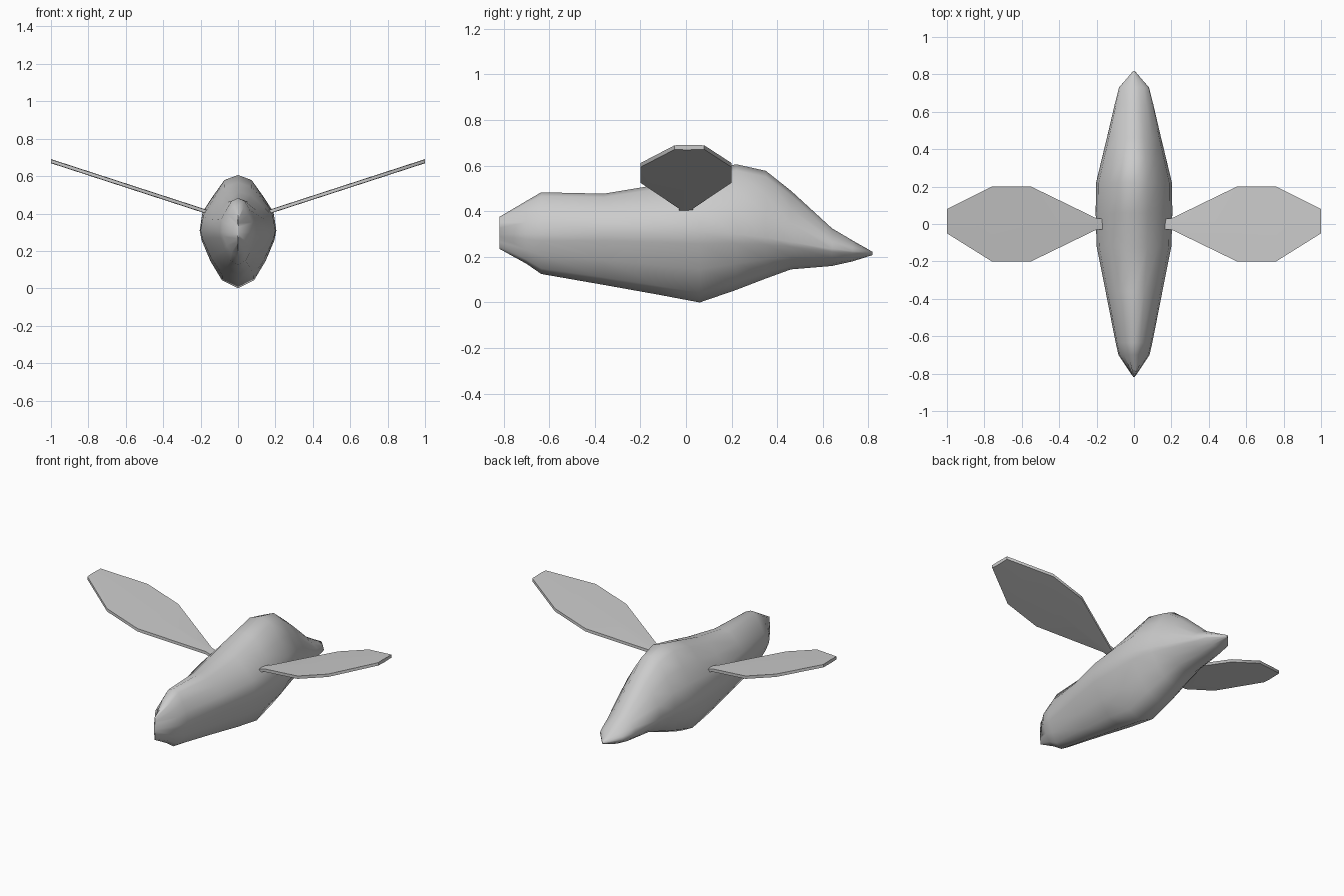
import bpy, bmesh

if "Cube" in bpy.data.objects:
    bpy.data.objects.remove(bpy.data.objects["Cube"])


def make_object(name, bm, angle):
    bmesh.ops.recalc_face_normals(bm, faces=bm.faces)
    mesh = bpy.data.meshes.new(name)
    bm.to_mesh(mesh)
    bm.free()
    obj = bpy.data.objects.new(name, mesh)
    bpy.context.collection.objects.link(obj)
    bpy.ops.object.select_all(action='DESELECT')
    obj.select_set(True)
    bpy.context.view_layer.objects.active = obj
    bpy.ops.object.shade_smooth_by_angle(angle=angle)
    return obj


# Body: sections along y (y, half width, top z, widest z, bottom z)
sections = [
    (-0.818, 0.004, 0.375, 0.30, 0.235),
    (-0.70, 0.083, 0.445, 0.30, 0.17),
    (-0.635, 0.098, 0.483, 0.30, 0.125),
    (-0.36, 0.152, 0.477, 0.31, 0.077),
    (-0.12, 0.20, 0.517, 0.31, 0.034),
    (0.06, 0.205, 0.565, 0.31, 0.0),
    (0.22, 0.203, 0.606, 0.30, 0.055),
    (0.35, 0.172, 0.577, 0.285, 0.105),
    (0.46, 0.145, 0.49, 0.265, 0.145),
    (0.64, 0.103, 0.325, 0.235, 0.16),
    (0.73, 0.08, 0.272, 0.225, 0.18),
    (0.818, 0.004, 0.222, 0.215, 0.208),
]
# Half cross-section from top to bottom (width factor, height factor)
half = [(0, 1), (0.36, 0.91), (0.65, 0.64), (0.93, 0.36), (1, 0),
        (0.95, -0.17), (0.72, -0.53), (0.42, -0.86), (0, -1)]
ring = half + [(-u, v) for u, v in reversed(half[1:-1])]

bm = bmesh.new()
loops = []
for y, w, top, mid, bottom in sections:
    loops.append([bm.verts.new((u * w, y, mid + v * ((top - mid) if v > 0 else (mid - bottom))))
                  for u, v in ring])
n = len(ring)
for a, b in zip(loops, loops[1:]):
    for i in range(n):
        j = (i + 1) % n
        bm.faces.new((a[i], a[j], b[j], b[i]))
bm.faces.new(loops[0])
bm.faces.new(loops[-1])
make_object("body", bm, 1.0)

# Wings: thin slabs with stations (x, rear y, front y), rising outwards
stations = [(0.13, 0.03, -0.03), (0.20, 0.03, -0.03), (0.55, 0.20, -0.20),
            (0.76, 0.20, -0.20), (1.0, 0.08, -0.05)]
for side, name in ((-1, "left_wing"), (1, "right_wing")):
    bm = bmesh.new()
    loops = []
    for x, back, front in stations:
        z = 0.42 + (x - 0.2) * 0.325
        pts = [(back, 0.009), (0, 0.011), (front, 0.009),
               (front, -0.009), (0, -0.011), (back, -0.009)]
        loops.append([bm.verts.new((side * x, y, z + dz)) for y, dz in pts])
    for a, b in zip(loops, loops[1:]):
        for i in range(6):
            j = (i + 1) % 6
            bm.faces.new((a[i], a[j], b[j], b[i]))
    bm.faces.new(loops[0])
    bm.faces.new(loops[-1])
    make_object(name, bm, 0.7)
